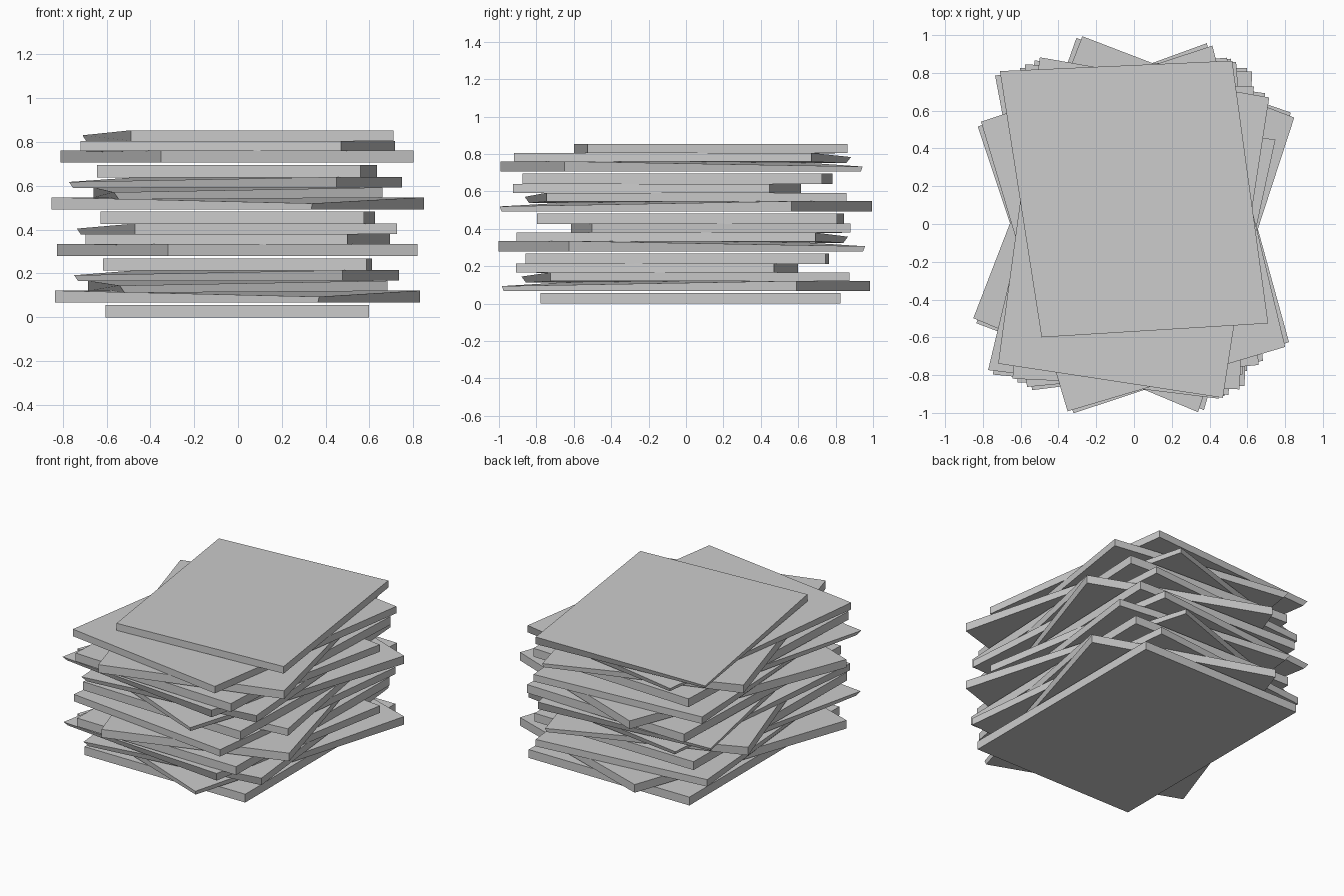
import bpy, bmesh, math

if "Cube" in bpy.data.objects:
    bpy.data.objects.remove(bpy.data.objects["Cube"])

CX, CY = -0.003, -0.011      # pivot of the stack
GROUP_RISE = 0.213           # height of each group of four slabs
GROUP_TURN = math.radians(-0.9)

# Base group: bottom z, top z, plan corners (FL, FR, BR, BL),
# bent corner index, bent top point, bent bottom point
BASE = [
    (0.0, 0.0565, [(-.604, -.778), (.599, -.778), (.599, .826), (-.604, .826)], None, None, None),
    (.067, .122, [(-.835, -.525), (.37, -.985), (.83, .59), (-.305, .985)],
     1, (.37, -.985, .094), (.365, -.975, .067)),
    (.120, .167, [(-.518, -.86), (.683, -.725), (.513, .875), (-.684, .75)],
     0, (-.54, -.88, .145), (-.518, -.855, .112)),
    (.167, .215, [(-.74, -.79), (.478, -.91), (.734, .47), (-.461, .60)],
     0, (-.748, -.797, .192), (-.73, -.775, .165)),
]


def place(p, k):
    """Flip every other group front to back, turn it slightly and lift it."""
    x, y = p[0] - CX, p[1] - CY
    if k % 2:
        y = -y
    c, s = math.cos(GROUP_TURN * k), math.sin(GROUP_TURN * k)
    return (x * c - y * s + CX, x * s + y * c + CY, p[2] + GROUP_RISE * k)


def slab(name, spec, k):
    z0, z1, plan, bent, bent_top, bent_bottom = spec
    low = [(x, y, z0) for x, y in plan]
    high = [(x, y, z1) for x, y in plan]
    if bent is not None:
        low[bent], high[bent] = bent_bottom, bent_top
    bm = bmesh.new()
    b = [bm.verts.new(place(p, k)) for p in low]
    t = [bm.verts.new(place(p, k)) for p in high]
    bm.faces.new(b[::-1])
    bm.faces.new(t)
    for i in range(4):
        j = (i + 1) % 4
        bm.faces.new((b[i], b[j], t[j], t[i]))
    bmesh.ops.recalc_face_normals(bm, faces=bm.faces)
    mesh = bpy.data.meshes.new(name)
    bm.to_mesh(mesh)
    bm.free()
    bpy.context.collection.objects.link(bpy.data.objects.new(name, mesh))


# Stack of sixteen slabs: four groups of four
for k in range(4):
    for i, spec in enumerate(BASE):
        slab(f"slab_{k * 4 + i + 1:02d}", spec, k)
